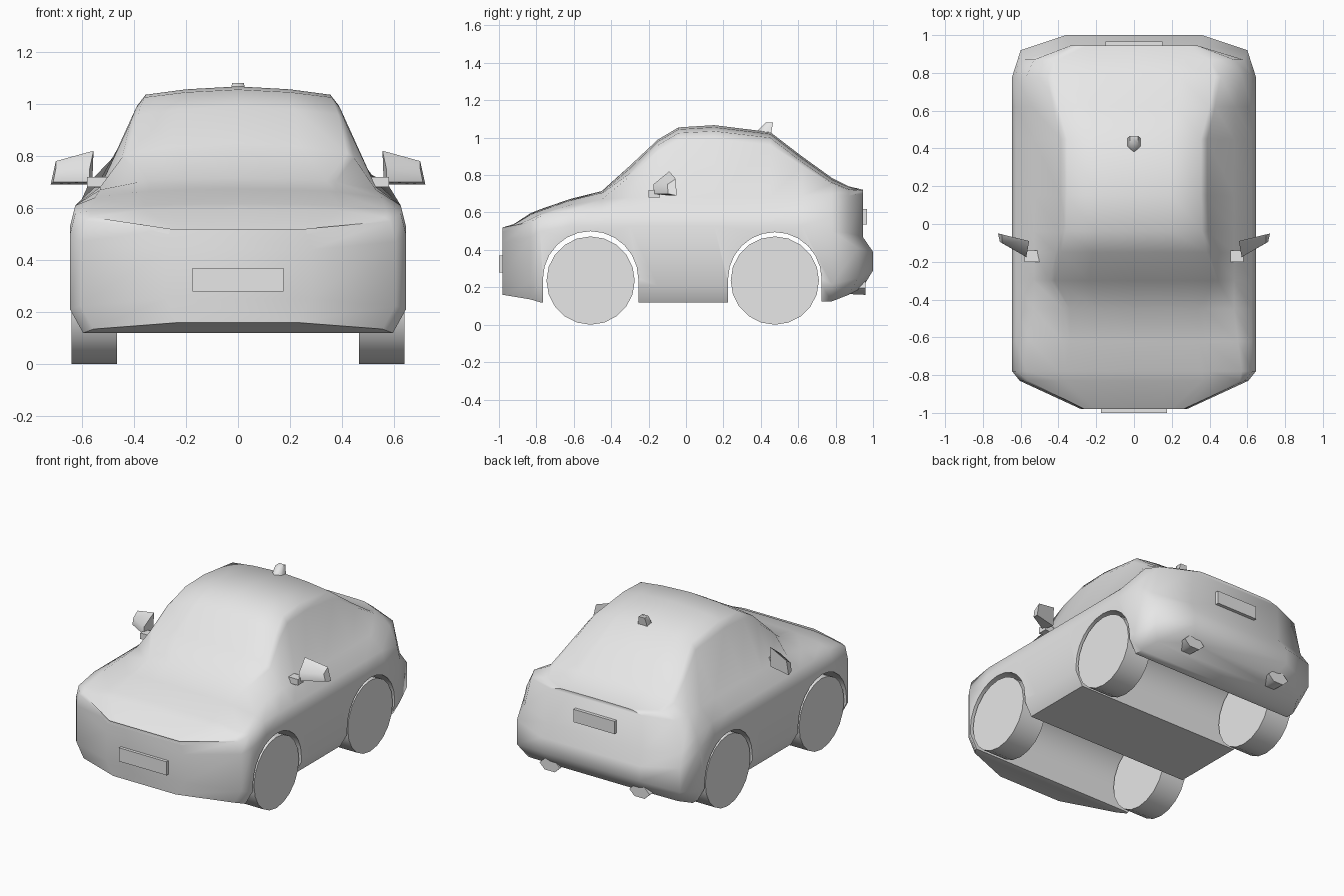
import bpy, bmesh, math
from mathutils import Vector

cube = bpy.data.objects.get("Cube")
if cube:
    bpy.data.objects.remove(cube, do_unlink=True)

grey = bpy.data.materials.new("plain grey")
grey.use_nodes = True
grey.diffuse_color = (0.8, 0.8, 0.8, 1)
grey.node_tree.nodes["Principled BSDF"].inputs["Base Color"].default_value = (0.8, 0.8, 0.8, 1)


def finish(name, bm, angle=180):
    bmesh.ops.recalc_face_normals(bm, faces=bm.faces)
    mesh = bpy.data.meshes.new(name)
    bm.to_mesh(mesh)
    bm.free()
    mesh.materials.append(grey)
    obj = bpy.data.objects.new(name, mesh)
    bpy.context.collection.objects.link(obj)
    smooth(obj, angle)
    return obj


def smooth(obj, angle):
    bpy.ops.object.select_all(action='DESELECT')
    obj.select_set(True)
    bpy.context.view_layer.objects.active = obj
    bpy.ops.object.shade_smooth_by_angle(angle=math.radians(angle))


def hull(name, points, angle=50, side=1):
    bm = bmesh.new()
    for x, y, z in points:
        bm.verts.new((x * side, y, z))
    bmesh.ops.convex_hull(bm, input=bm.verts)
    bmesh.ops.dissolve_limit(bm, angle_limit=0.02, verts=bm.verts, edges=bm.edges)
    return finish(name, bm, angle)


def box(name, x, y0, y1, z0, z1):
    return hull(name, [(a, b, c) for a in (-x, x) for b in (y0, y1) for c in (z0, z1)])


def prism(name, profile, x0, x1, angle=180):
    """Extrude a closed (y, z) profile along x."""
    bm = bmesh.new()
    face = bm.faces.new([bm.verts.new((x0, y, z)) for y, z in profile])
    new = bmesh.ops.extrude_face_region(bm, geom=[face])["geom"]
    bmesh.ops.translate(bm, vec=(x1 - x0, 0, 0),
                        verts=[v for v in new if isinstance(v, bmesh.types.BMVert)])
    return finish(name, bm, angle)


def arc(cy, cz, r, n, total):
    steps = n if total < 360 else n - 1
    return [(cy + r * math.cos(math.radians(total * i / n)),
             cz + r * math.sin(math.radians(total * i / n))) for i in range(steps + 1)]


# Body stations: y, bottom z, half width, flank top z, belt x/z, roof edge x/z, top z, upper setback
stations = [
    (-.98, .16, .28, .44, .27, .50, .20, .50, .50, 0),
    (-.83, .135, .605, .47, .56, .565, .36, .592, .597, 0),
    (-.78, .12, .645, .50, .57, .59, .36, .61, .617, 0),
    (-.62, .12, .645, .53, .55, .64, .34, .665, .672, 0),
    (-.45, .12, .645, .53, .53, .67, .34, .705, .715, 0),
    (-.30, .12, .645, .53, .53, .68, .42, .81, .85, 0),
    (-.15, .12, .645, .53, .53, .68, .385, .96, .99, 0),
    (-.04, .12, .645, .53, .53, .68, .36, 1.025, 1.055, 0),
    (.15, .12, .645, .53, .53, .68, .355, 1.035, 1.067, 0),
    (.45, .12, .645, .53, .53, .68, .355, 1.00, 1.03, 0),
    (.62, .12, .645, .53, .54, .69, .40, .87, .90, 0),
    (.78, .125, .645, .50, .57, .70, .43, .76, .785, 0),
    (.92, .16, .60, .41, .53, .69, .40, .725, .74, .05),
    (1.0, .20, .36, .39, .335, .70, .25, .72, .722, .055),
]


def half_ring(y, zb, w, zs, bx, bz, rx, rz, top, back):
    upper = y - back
    return [(w - .05, upper, zb), (w, y, zb + .09), (w, y, zs), (w - .02, upper, zs + .08),
            (bx, upper, bz), (rx + .12 * (bx - rx) + .012, upper, rz + .12 * (bz - rz)),
            (rx, upper, rz), (rx * .56, upper, rz + .65 * (top - rz)), (0, upper, top)]


bm = bmesh.new()
rings = []
for row in stations:
    right = [bm.verts.new(p) for p in half_ring(*row)]
    left = [bm.verts.new((-v.co.x, v.co.y, v.co.z)) for v in right[:-1]]
    rings.append(right + left[::-1])
count = len(rings[0])
for a, b in zip(rings, rings[1:]):
    for i in range(count):
        j = (i + 1) % count
        bm.faces.new((a[i], a[j], b[j], b[i]))
for ring in (rings[0], rings[-1]):
    half = count // 2
    for i in range(half - 1):
        bm.faces.new((ring[i], ring[i + 1], ring[-2 - i], ring[-1 - i]))
    bm.faces.new((ring[half - 1], ring[half], ring[half + 1]))
body = finish("body", bm)

# Wheel arches cut across the full width
axles = {"front": (-.51, .255), "rear": (.475, .25)}
for name, (y, r) in axles.items():
    cutter = prism(name + "_arch_cutter",
                   arc(y, .245, r, 12, 180) + [(y - r, 0), (y + r, 0)], -1, 1)
    cutter.hide_render = True
    mod = body.modifiers.new(name + "_arch", 'BOOLEAN')
    mod.operation = 'DIFFERENCE'
    mod.solver = 'EXACT'
    mod.object = cutter
    bpy.context.view_layer.objects.active = body
    bpy.ops.object.modifier_apply(modifier=mod.name)
    bpy.data.objects.remove(cutter, do_unlink=True)
smooth(body, 55)

for side, label in ((1, "left"), (-1, "right")):
    # Wheels
    for name, (y, r) in axles.items():
        prism(f"{name}_{label}_wheel", arc(y, .236, .236, 20, 360), .465 * side, .64 * side, 60)
    # Door mirrors
    hull(label + "_mirror", [
        (.555, -.09, .82), (.70, -.055, .78), (.72, -.05, .69), (.56, -.09, .69),
        (.57, -.175, .75), (.70, -.10, .75), (.71, -.095, .70), (.57, -.175, .70)], 50, side)
    hull(label + "_mirror_arm", [(x, y, z) for x in (.49, .58) for y in (-.20, -.14)
                                 for z in (.68, .72)], 50, side)
    # Exhaust tips
    hull(label + "_exhaust", [
        (.33 + s * math.cos(k * math.pi / 3) * .075, y, .197 + s * math.sin(k * math.pi / 3) * .043)
        for k in range(6) for y, s in ((.80, .8), (.96, 1))], 50, side)

# Number plates
box("front_plate", .175, -1.0, -.97, .28, .37)
box("rear_plate", .15, .93, .967, .535, .62)

# Roof aerial
hull("roof_aerial", [(0, .375, 1.03)] + [
    (s * x, y, z) for s in (-1, 1)
    for x, y, z in ((.035, .41, 1.03), (.035, .455, 1.02), (.022, .425, 1.08), (.022, .465, 1.08))])
